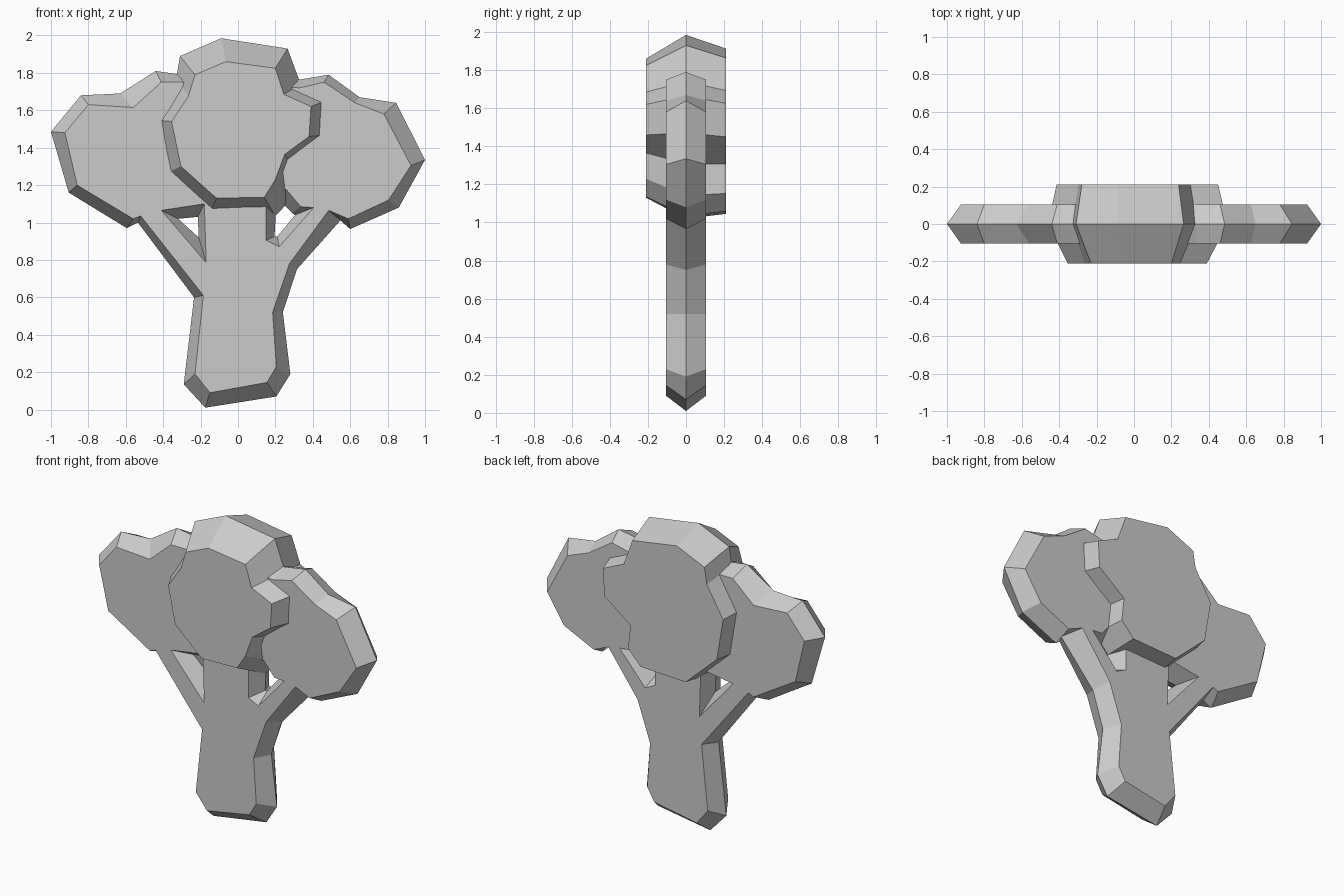
import bpy, bmesh


def slab(name, outlines):
    """Each outline is a stack of (y, points) layers; walls join layers, end caps may have holes."""
    bm = bmesh.new()
    caps = ([], [])
    for layers in outlines:
        rings = [[bm.verts.new((x, y, z)) for x, z in pts] for y, pts in layers]
        n = len(rings[0])
        for a, b in zip(rings, rings[1:]):
            for i in range(n):
                j = (i + 1) % n
                bm.faces.new((a[i], a[j], b[j], b[i]))
        for cap, ring in zip(caps, (rings[0], rings[-1])):
            cap += [bm.edges.get((ring[i], ring[(i + 1) % n])) for i in range(n)]
    for cap in caps:
        bmesh.ops.triangle_fill(bm, edges=cap, use_beauty=True)
    bmesh.ops.recalc_face_normals(bm, faces=bm.faces)
    flat = [e for e in bm.edges if len(e.link_faces) == 2 and e.calc_face_angle() < 0.001]
    bmesh.ops.dissolve_edges(bm, edges=[e for e in flat if len(outlines) == 1], use_verts=False)
    me = bpy.data.meshes.new(name)
    bm.to_mesh(me)
    bm.free()
    ob = bpy.data.objects.new(name, me)
    bpy.context.collection.objects.link(ob)
    return ob


def ridged(rows, d):
    """Rows are (ridge x, ridge z, face x, face z); same bevel front and back."""
    ridge = [r[:2] for r in rows]
    face = [r[2:] for r in rows]
    return [(-d, face), (0, ridge), (d, face)]


# trunk, branches and the two side crowns
body = [
    (-.30, 1.79, -.30, 1.75), (-.44, 1.81, -.41, 1.75), (-.63, 1.69, -.56, 1.615),
    (-.84, 1.68, -.80, 1.63), (-1.0, 1.485, -.925, 1.48), (-.905, 1.16, -.86, 1.20),
    (-.595, .97, -.56, 1.02), (-.535, 1.0, -.52, 1.035), (-.235, .60, -.185, .61),
    (-.29, .135, -.23, .19), (-.175, .01, -.15, .09), (.205, .07, .155, .145),
    (.28, .19, .205, .23), (.24, .52, .185, .52), (.315, .75, .275, .78),
    (.56, 1.025, .485, 1.065), (.60, .965, .59, 1.02), (.86, 1.08, .805, 1.12),
    (1.0, 1.335, .925, 1.305), (.845, 1.64, .78, 1.58), (.65, 1.67, .625, 1.64),
    (.485, 1.79, .46, 1.75), (.335, 1.765, .33, 1.72)]

# openings between trunk and branches
left_gap = [(-.32, 1.02, -.41, 1.065), (-.21, .92, -.17, .785), (-.215, 1.03, -.18, 1.10)]
right_gap = [
    (.195, .925, .15, .905), (.205, 1.09, .15, 1.12), (.25, 1.09, .255, 1.18),
    (.29, 1.05, .335, 1.085), (.305, 1.04, .405, 1.08), (.21, .925, .22, .87)]

slab("trunk_and_side_crowns", [ridged(r, .105) for r in (body, left_gap, right_gap)])

# thicker central crown
crown = [
    (-.09, 1.985, -.065, 1.86), (-.31, 1.89, -.23, 1.79), (-.33, 1.77, -.265, 1.675),
    (-.46, 1.55, -.355, 1.54), (-.41, 1.25, -.305, 1.30), (-.16, 1.02, -.115, 1.13),
    (.20, 1.035, .14, 1.135), (.30, 1.14, .20, 1.23), (.28, 1.31, .25, 1.365),
    (.49, 1.47, .38, 1.46), (.50, 1.665, .39, 1.62), (.335, 1.74, .245, 1.685),
    (.265, 1.93, .20, 1.825)]
ridge = [r[:2] for r in crown]
back = [(x * .9, 1.27 + (z - 1.27) * .9) for x, z in ridge]
slab("central_crown", [[(-.21, [r[2:] for r in crown]), (0, ridge), (.21, back)]])
